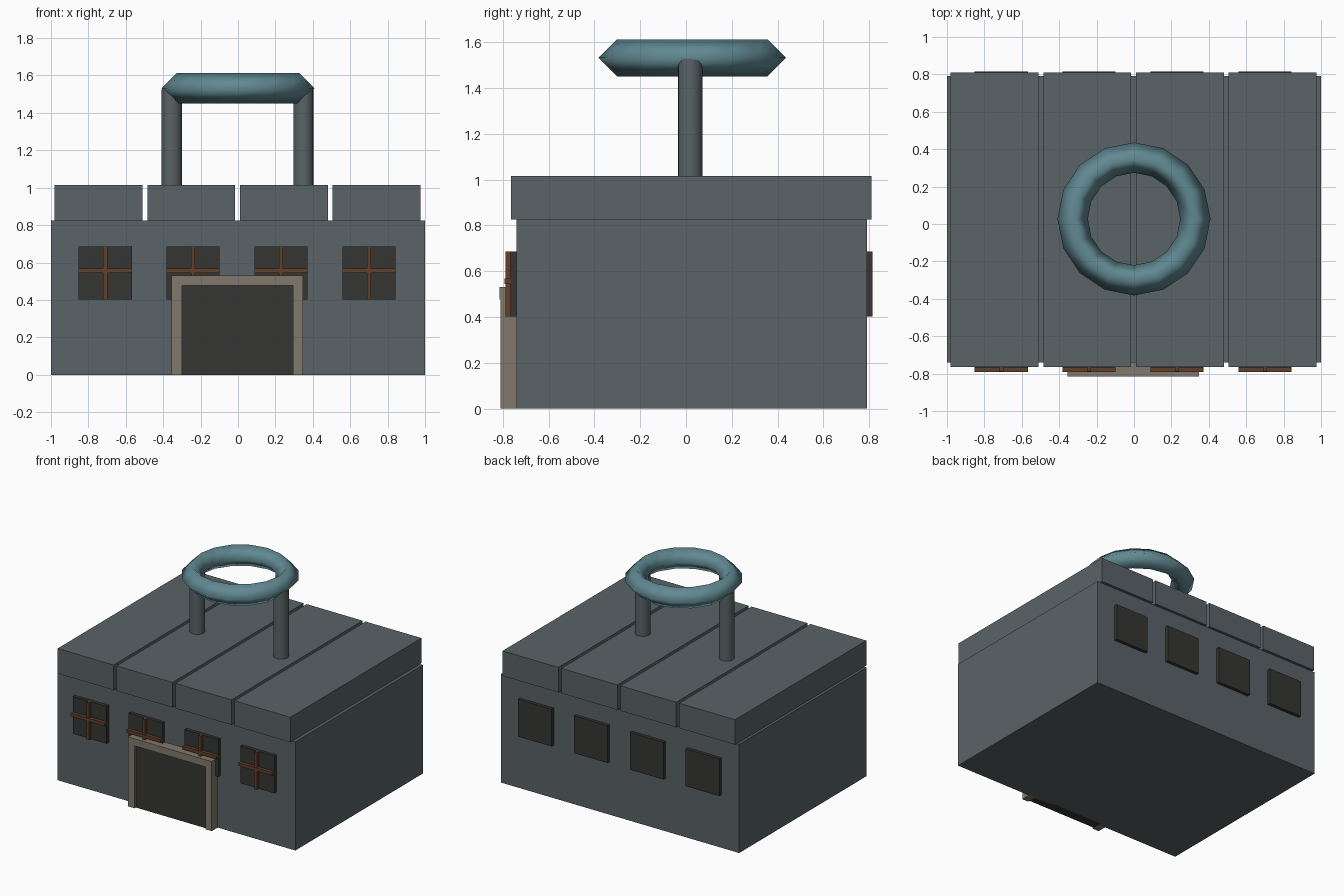
import bpy

if "Cube" in bpy.data.objects:
    bpy.data.objects.remove(bpy.data.objects["Cube"])


def material(name, rgb):
    m = bpy.data.materials.new(name)
    m.diffuse_color = (*rgb, 1)
    m.use_nodes = True
    m.node_tree.nodes["Principled BSDF"].inputs["Base Color"].default_value = m.diffuse_color
    return m


SLATE = material("slate", (0.10, 0.125, 0.135))
TEAL = material("teal", (0.12, 0.25, 0.29))
DARK = material("dark", (0.035, 0.037, 0.032))
WOOD = material("wood", (0.12, 0.05, 0.025))
STONE = material("stone", (0.22, 0.19, 0.15))


def finish(name, mat):
    ob = bpy.context.object
    ob.name = name
    ob.data.materials.append(mat)
    return ob


def box(name, x, y, z, mat):
    """Box from (min, max) ranges on each axis."""
    ranges = (x, y, z)
    bpy.ops.mesh.primitive_cube_add(size=1, location=[(a + b) / 2 for a, b in ranges])
    ob = finish(name, mat)
    ob.scale = [b - a for a, b in ranges]
    bpy.ops.object.transform_apply(location=False, rotation=False, scale=True)
    return ob


# Main block
FRONT, BACK = -0.74, 0.79
box("walls", (-1, 1), (FRONT, BACK), (0, 0.825), SLATE)

# Four roof slabs separated by narrow gaps
for i in range(4):
    x = -0.98 + i * 0.495
    box(f"roof_slab_{i}", (x, x + 0.47), (-0.765, 0.81), (0.825, 1.015), SLATE)

# Front windows with crossed bars, plain windows at the back
for i in range(4):
    c = -0.71 + i * 0.47
    xs, zs = (c - 0.142, c + 0.142), (0.402, 0.685)
    box(f"front_window_{i}", xs, (-0.766, FRONT + 0.02), zs, DARK)
    box(f"back_window_{i}", xs, (BACK - 0.02, 0.815), zs, DARK)
    box(f"window_bar_upright_{i}", (c - 0.011, c + 0.011), (-0.789, -0.76), zs, WOOD)
    box(f"window_bar_cross_{i}", xs, (-0.792, -0.763), (0.545, 0.569), WOOD)

# Doorway
box("door", (-0.30, 0.295), (-0.796, FRONT + 0.02), (0, 0.478), DARK)
box("door_post_left", (-0.355, -0.30), (-0.811, FRONT + 0.02), (0, 0.476), STONE)
box("door_post_right", (0.295, 0.347), (-0.811, FRONT + 0.02), (0, 0.476), STONE)
box("door_lintel", (-0.355, 0.347), (-0.815, FRONT + 0.02), (0.476, 0.53), STONE)

# Ring on two round posts
bpy.ops.mesh.primitive_torus_add(major_segments=16, minor_segments=4, major_radius=0.328,
                                 minor_radius=0.081, location=(0, 0.027, 1.532))
finish("roof_ring", TEAL)
bpy.ops.object.shade_smooth()

for side, x in (("left", -0.354), ("right", 0.35)):
    bpy.ops.mesh.primitive_cylinder_add(vertices=16, radius=0.054, depth=0.54,
                                        location=(x, 0.018, 1.256))
    finish(f"ring_post_{side}", SLATE)
    bpy.ops.object.shade_smooth_by_angle()
